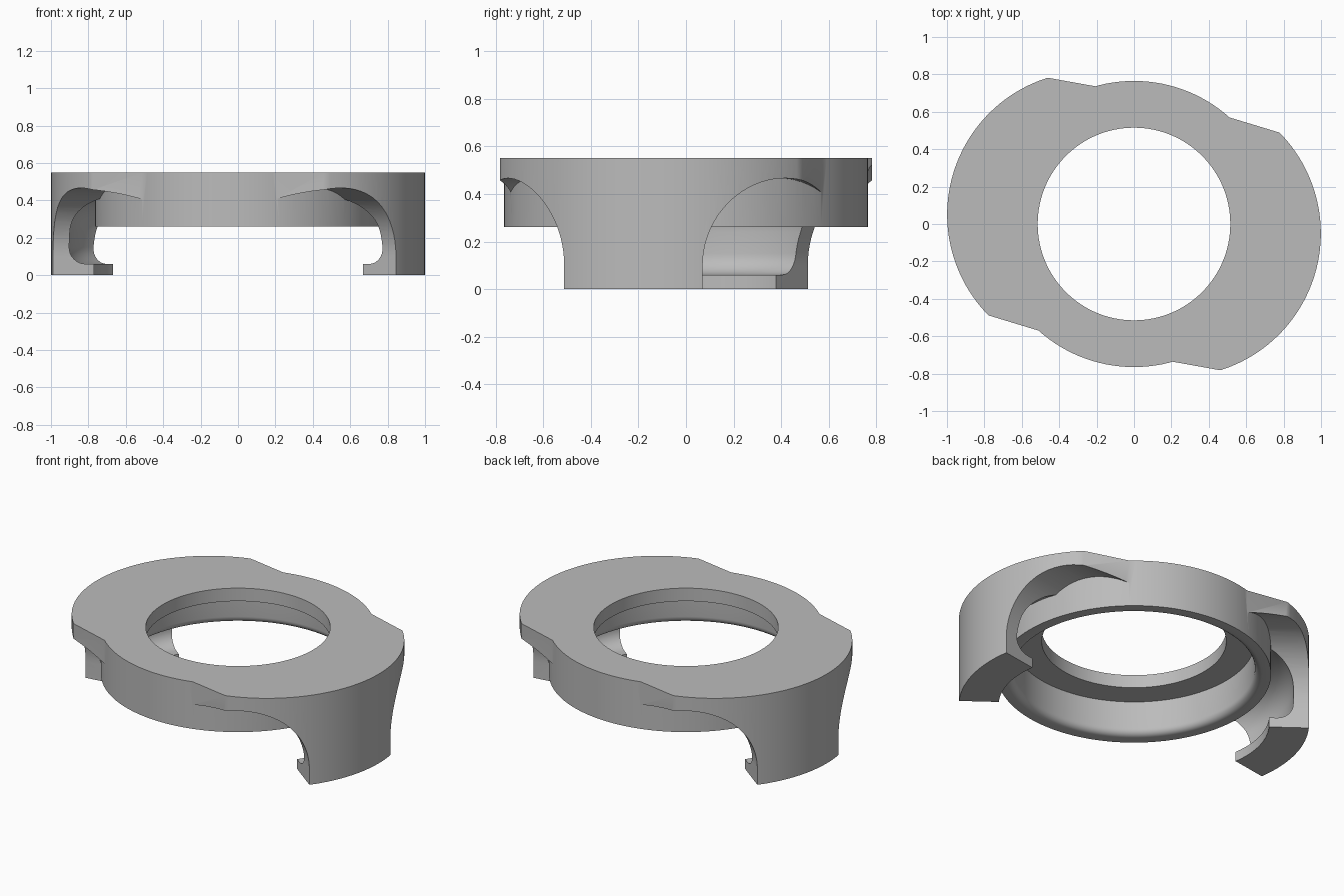
import bpy, bmesh, math
from mathutils import Matrix, Vector

if "Cube" in bpy.data.objects:
    bpy.data.objects.remove(bpy.data.objects["Cube"], do_unlink=True)

TOP, RING_BASE, RING_R = 0.55, 0.26, 0.765
EAR_C, EAR_R = Vector((0.232, -0.05)), 0.767

grey = bpy.data.materials.new("plain grey")
grey.use_nodes = True
grey.diffuse_color = (0.5, 0.5, 0.5, 1)
grey.node_tree.nodes["Principled BSDF"].inputs["Base Color"].default_value = (0.5, 0.5, 0.5, 1)


def make(name, bm):
    bmesh.ops.recalc_face_normals(bm, faces=bm.faces)
    mesh = bpy.data.meshes.new(name)
    bm.to_mesh(mesh)
    bm.free()
    mesh.materials.append(grey)
    obj = bpy.data.objects.new(name, mesh)
    bpy.context.collection.objects.link(obj)
    return obj


def prism(name, outline, low, high, matrix=Matrix()):
    """Extrude a flat outline from low to high, then place it."""
    bm = bmesh.new()
    face = bm.faces.new([bm.verts.new((x, y, low)) for x, y in outline])
    new = bmesh.ops.extrude_face_region(bm, geom=[face])["geom"]
    verts = [v for v in new if isinstance(v, bmesh.types.BMVert)]
    bmesh.ops.translate(bm, verts=verts, vec=(0, 0, high - low))
    bm.transform(matrix)
    return make(name, bm)


def lathe(name, profile, centre=(0, 0), steps=128):
    """Solid of revolution from (radius, height) points, capped at both ends."""
    bm = bmesh.new()
    rings = []
    for r, z in profile:
        rings.append([bm.verts.new((centre[0] + r * math.cos(math.tau * i / steps),
                                    centre[1] + r * math.sin(math.tau * i / steps), z))
                      for i in range(steps)])
    for a, b in zip(rings, rings[1:]):
        for i in range(steps):
            j = (i + 1) % steps
            bm.faces.new((a[i], a[j], b[j], b[i]))
    bm.faces.new(rings[0])
    bm.faces.new(rings[-1])
    return make(name, bm)


def arc(cx, cy, r, start, end, steps):
    """Points on an arc, angles in degrees."""
    angles = [math.radians(start + (end - start) * i / steps) for i in range(steps + 1)]
    return [(cx + r * math.cos(a), cy + r * math.sin(a)) for a in angles]


def combine(target, tool, operation):
    mod = target.modifiers.new(operation.title(), "BOOLEAN")
    mod.operation, mod.solver, mod.object = operation, "EXACT", tool
    bpy.context.view_layer.objects.active = target
    bpy.ops.object.modifier_apply(modifier=mod.name)
    bpy.data.objects.remove(tool, do_unlink=True)


# Ear: offset disc segment with slanted shoulders
outline = ([(0.08, -0.715), (0.2, -0.735)]
           + arc(EAR_C.x, EAR_C.y, EAR_R, -72.6, 44.6, 48)
           + [(0.51, 0.57), (0.36, 0.615)])
ear = prism("ear", outline, 0, TOP)

# Groove above the inward foot of the claw
groove = lathe("groove_cutter",
               [(0.545, -0.1), (0.545, 0.06)]
               + arc(0.59, 0.15, 0.09, -90, 0, 8)
               + arc(0.5, 0.24, 0.18, 0, 80, 12), EAR_C)
combine(ear, groove, "DIFFERENCE")

# Arches that free both ends of the claw
ARCH_R = 0.366
arch = [(0, -0.1)] + arc(ARCH_R, 0.1, ARCH_R, 180, 0, 40) + [(2 * ARCH_R, -0.1)]
for angle, side in ((9, 1), (-37, -1)):
    a = math.radians(angle)
    along = Vector((math.cos(a), math.sin(a), 0))
    across = Vector((-math.sin(a), math.cos(a), 0)) * side
    place = Matrix((across, (0, 0, 1), along)).transposed().to_4x4()
    place.translation = EAR_C.to_3d()
    combine(ear, prism("arch_cutter", arch, -0.05, 1.3, place), "DIFFERENCE")

opposite = ear.copy()
opposite.data = ear.data.copy()
opposite.data.transform(Matrix.Rotation(math.pi, 4, "Z"))
bpy.context.collection.objects.link(opposite)

# Main ring, joined with both ears
ring = lathe("clamp_ring", [(RING_R, RING_BASE), (RING_R, TOP)])
combine(ring, ear, "UNION")
combine(ring, opposite, "UNION")

# Stepped bore with a rounded lower edge and a thin top lip
bore = lathe("bore_cutter",
             [(0.715, RING_BASE - 0.01), (0.715, RING_BASE)]
             + arc(0.715, RING_BASE + 0.04, 0.04, 270, 180, 6)[1:]
             + [(0.675, 0.47), (0.515, 0.47), (0.515, 0.7)])
combine(ring, bore, "DIFFERENCE")

# Smooth curves with sharp edges
bpy.ops.object.select_all(action="DESELECT")
ring.select_set(True)
bpy.context.view_layer.objects.active = ring
bpy.ops.object.shade_smooth_by_angle(angle=math.radians(30))
